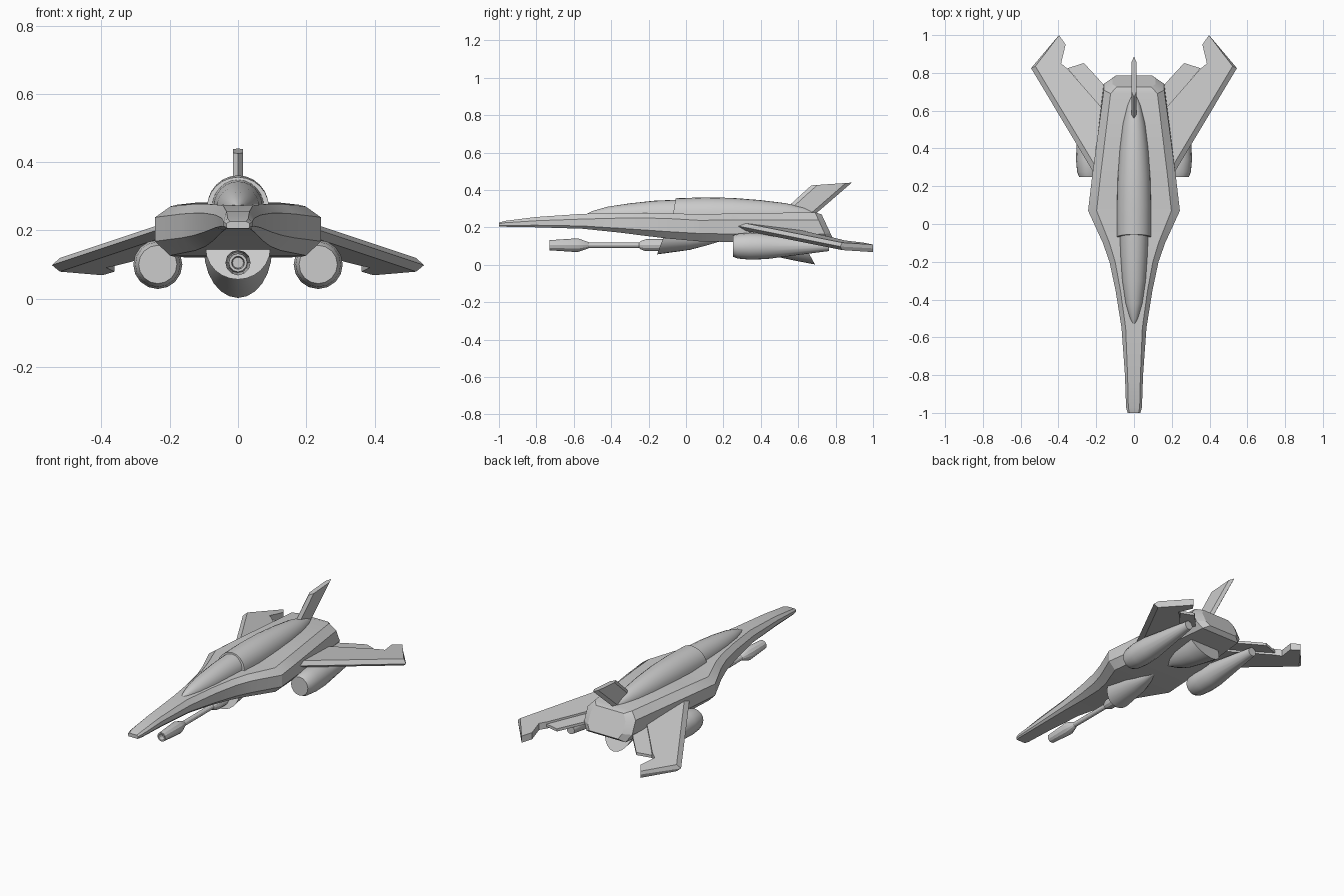
import bpy, bmesh
from math import sin, cos, pi, radians

if "Cube" in bpy.data.objects:
    bpy.data.objects.remove(bpy.data.objects["Cube"])


def loft(name, rings, mirror=False, angle=25):
    """Skin a list of equal-length rings, cap both ends, smooth by angle."""
    bm = bmesh.new()
    vs = [[bm.verts.new(p) for p in r] for r in rings]
    n = len(rings[0])
    for a, b in zip(vs, vs[1:]):
        for i in range(n):
            j = (i + 1) % n
            bm.faces.new((a[i], a[j], b[j], b[i]))
    bm.faces.new(vs[0])
    bm.faces.new(vs[-1])
    bmesh.ops.remove_doubles(bm, verts=bm.verts, dist=0.0003)
    bmesh.ops.recalc_face_normals(bm, faces=bm.faces)
    me = bpy.data.meshes.new(name)
    bm.to_mesh(me)
    bm.free()
    ob = bpy.data.objects.new(name, me)
    bpy.context.collection.objects.link(ob)
    bpy.ops.object.select_all(action='DESELECT')
    ob.select_set(True)
    bpy.context.view_layer.objects.active = ob
    bpy.ops.object.shade_smooth_by_angle(angle=radians(angle))
    if mirror:
        ob.modifiers.new("mirror", 'MIRROR')
    return ob


def tube(name, profile, x, z, sides, mirror=False):
    """Turned part along y from (y, radius) pairs."""
    rings = [[(x + r * cos(2 * pi * i / sides), y, z + r * sin(2 * pi * i / sides))
              for i in range(sides)] for y, r in profile]
    return loft(name, rings, mirror)


def half_shell(name, stations, z0, up=1, shear=0.0, n=12):
    """Half-round body from (y, half width, height, end slant) stations."""
    rings = []
    for y, w, h, slant in stations:
        rings.append([(w * cos(pi * i / n), y + slant * sin(pi * i / n),
                       z0 + up * h * sin(pi * i / n)) for i in range(n + 1)])
    return loft(name, rings)


# Fuselage: y, side width, top width, bottom width, z top, z upper side, z lower side, z bottom, shear
stations = [
    (-1.00, .034, .024, .030, .226, .220, .210, .205, 0),
    (-.97, .042, .030, .036, .235, .225, .211, .204, 0),
    (-.80, .048, .034, .040, .256, .236, .212, .201, 0),
    (-.55, .066, .044, .050, .273, .245, .208, .193, 0),
    (-.35, .098, .072, .070, .276, .250, .195, .172, 0),
    (-.20, .130, .100, .095, .277, .250, .185, .153, 0),
    (-.10, .165, .130, .125, .277, .248, .178, .141, 0),
    (.07, .243, .198, .200, .270, .238, .168, .126, 0),
    (.25, .222, .178, .185, .275, .240, .165, .122, 0),
    (.69, .160, .124, .130, .281, .240, .165, .120, .45),
    (.725, .115, .092, .095, .270, .235, .170, .140, .47),
]
rings = []
for y, w, wt, wb, zt, zu, zl, zb, s in stations:
    half = [(wt, zt), (w, zu), (w, zl), (wb, zb)]
    sec = half + [(-x, z) for x, z in reversed(half)]
    rings.append([(x, y + s * (zt - z), z) for x, z in sec])
loft("fuselage", rings, angle=20)

# Canopy glass and the spine fairing behind it
half_shell("canopy", [(-.535, .004, .004, 0), (-.50, .022, .022, 0), (-.42, .045, .045, 0),
                      (-.30, .063, .063, 0), (-.17, .072, .077, 0), (-.03, .078, .083, 0)], .266)
half_shell("spine_fairing", [(-.07, .091, .090, .015), (.10, .091, .095, 0), (.25, .087, .092, 0),
                             (.40, .076, .080, 0), (.53, .060, .064, 0), (.63, .036, .042, 0),
                             (.70, .008, .012, 0)], .266)

# Tail fin: slim diamond-edged slab, swept back
fin = []
for yf, zf, yr, zr in [(.50, .27, .69, .27), (.67, .425, .887, .44)]:
    pts = [(0, 0), (.014, .15), (.014, .85), (0, 1), (-.014, .85), (-.014, .15)]
    fin.append([(x, yf + t * (yr - yf), zf + t * (zr - zf)) for x, t in pts])
loft("tail_fin", fin, angle=10)


# Wings: sloping plan outline with a bevelled leading edge
def wing_z(x, y):
    return .268 - .10 * x - .14 * y


def plate(outline, dz):
    return [(x, y, wing_z(x, y) + dz) for x, y in outline]


trail = [(.397, 1.0), (.362, .95), (.386, .85), (.35, .82), (.17, .615), (.12, .56)]
edge = [(.15, .165), (.545, .825)]
inset = [(.14, .20), (.522, .835)]
loft("wing", [plate(inset + trail, .020), plate(edge + trail, 0),
              plate(inset + trail, -.020)], mirror=True, angle=10)

# Thin flap filling the inner trailing edge
flap = [(.14, .58), (.17, .61), (.352, .825), (.265, .852), (.178, .757), (.13, .70)]
loft("flap", [plate(flap, .008), plate(flap, -.008)], mirror=True, angle=10)

# Engine pods under the wings
tube("engine_pod", [(.25, .056), (.275, .066), (.34, .072), (.43, .069), (.765, .026)],
     .235, .10, 16, mirror=True)

# Chin housing (slanted front face) and belly scoop (slanted rear face)
half_shell("chin_housing", [(-.12, .095, .092, -.035), (.02, .075, .068, 0), (.11, .045, .044, 0),
                            (.19, .005, .020, 0)], .148, up=-1)
half_shell("belly_scoop", [(.30, .008, .022, 0), (.37, .050, .060, 0), (.45, .078, .094, 0),
                           (.55, .092, .120, .02), (.61, .100, .143, .08)], .145, up=-1)

# Nose gun: muzzle, thin barrel and collar
tube("gun", [(-.70, .016), (-.73, .019), (-.73, .027), (-.58, .037), (-.53, .020), (-.52, .015),
             (-.25, .015), (-.245, .021), (-.215, .032), (-.08, .032)], 0, .105, 12)
